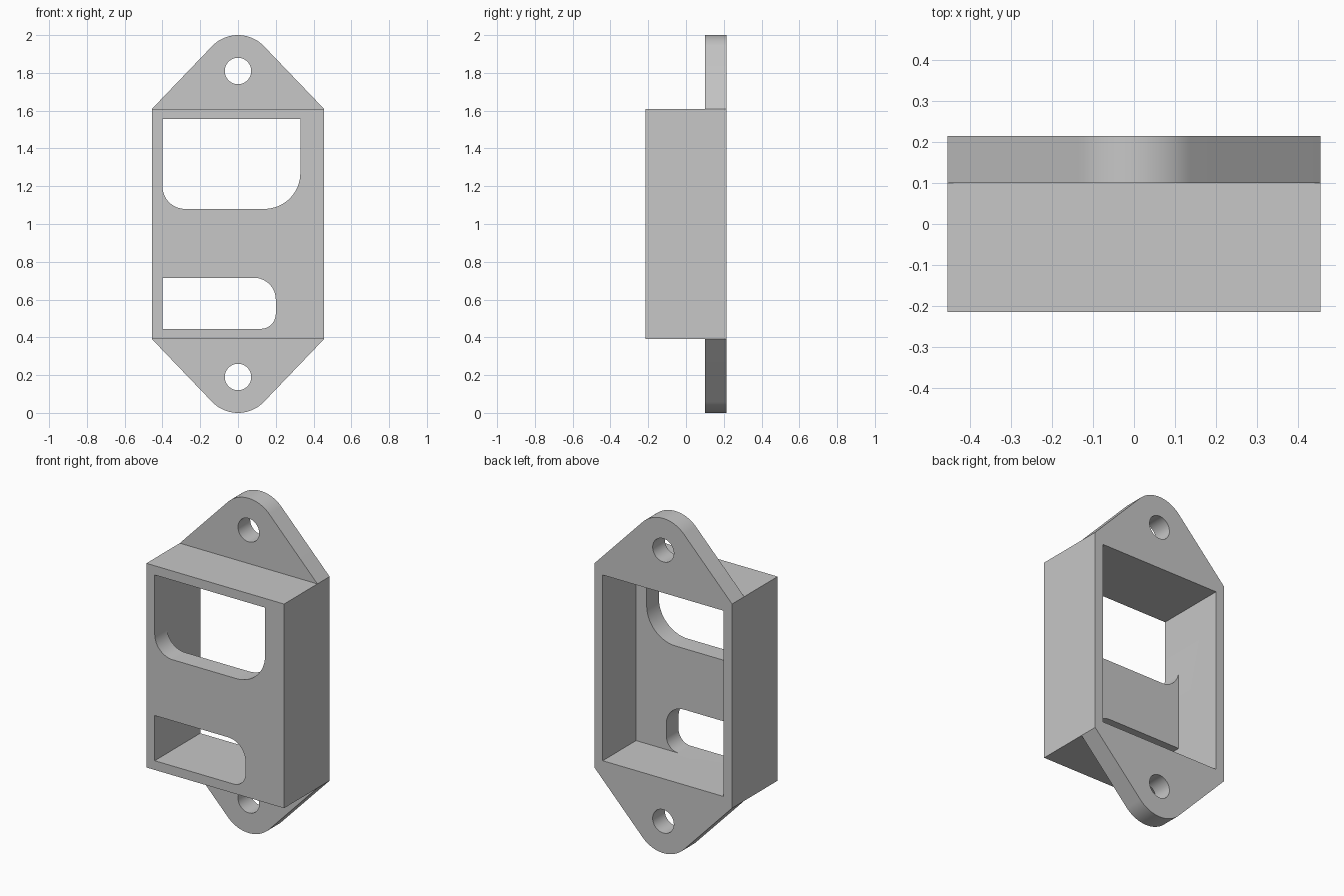
import bpy, bmesh, math
from mathutils import Vector

cube = bpy.data.objects.get("Cube")
if cube:
    bpy.data.objects.remove(cube, do_unlink=True)

HALF_W, HALF_D = 0.455, 0.215      # housing half width and half depth
LOW, HIGH = 0.39, 1.61             # housing bottom and top
IN_W, IN_LOW, IN_HIGH = 0.40, 0.445, 1.555
WALL = 0.115                       # front wall and ear thickness
EAR_R, HOLE_R, HOLE_Z = 0.19, 0.07, 0.81   # hole height is from the middle

grey = bpy.data.materials.new("light grey")
grey.use_nodes = True
colour = (0.57, 0.57, 0.57, 1)
grey.diffuse_color = colour
grey.node_tree.nodes["Principled BSDF"].inputs["Base Color"].default_value = colour


def rounded(corners, steps=16):
    """Outline from (x, z, radius) corners, with each radius filleted."""
    points = []
    for i, (x, z, r) in enumerate(corners):
        p = Vector((x, z))
        if r == 0:
            points.append(p)
            continue
        u = (Vector(corners[i - 1][:2]) - p).normalized()
        v = (Vector(corners[(i + 1) % len(corners)][:2]) - p).normalized()
        half = u.angle(v) / 2
        centre = p + (u + v).normalized() * r / math.sin(half)
        a, b = (p + d * r / math.tan(half) - centre for d in (u, v))
        start = math.atan2(a.y, a.x)
        turn = math.atan2(a.x * b.y - a.y * b.x, a.dot(b))
        for k in range(steps + 1):
            t = start + turn * k / steps
            points.append(centre + r * Vector((math.cos(t), math.sin(t))))
    return points


def prism(name, outline, y0, y1):
    """Extrude an x-z outline from y0 to y1."""
    bm = bmesh.new()
    face = bm.faces.new([bm.verts.new((p[0], y0, p[1])) for p in outline])
    moved = bmesh.ops.extrude_face_region(bm, geom=[face])["geom"]
    verts = [g for g in moved if isinstance(g, bmesh.types.BMVert)]
    bmesh.ops.translate(bm, verts=verts, vec=(0, y1 - y0, 0))
    bmesh.ops.recalc_face_normals(bm, faces=bm.faces)
    mesh = bpy.data.meshes.new(name)
    bm.to_mesh(mesh)
    bm.free()
    mesh.materials.append(grey)
    obj = bpy.data.objects.new(name, mesh)
    bpy.context.collection.objects.link(obj)
    return obj


def rect(x0, x1, z0, z1):
    return [(x0, z0), (x1, z0), (x1, z1), (x0, z1)]


# Full silhouette: housing with a tangent rounded ear above and below
rise = 1 - EAR_R + HIGH - HIGH     # ear centre above the middle
base = HIGH - 1
reach = math.hypot(HALF_W, rise - base)
slope = math.atan2(rise - base, HALF_W) + math.asin(EAR_R / reach)
apex = base + HALF_W * math.tan(slope)
housing = prism("mounting_housing", rounded([
    (HALF_W, LOW, 0), (HALF_W, HIGH, 0), (0, 1 + apex, EAR_R),
    (-HALF_W, HIGH, 0), (-HALF_W, LOW, 0), (0, 1 - apex, EAR_R)], 32),
    -HALF_D, HALF_D)

# Clear the space in front of the ears, and hollow the back
cutters = [
    prism("top_clearance", rect(-1, 1, HIGH, 3), -1, HALF_D - WALL),
    prism("bottom_clearance", rect(-1, 1, -1, LOW), -1, HALF_D - WALL),
    prism("cavity", rect(-IN_W, IN_W, IN_LOW, IN_HIGH), WALL - HALF_D, 1),
]

# Screw holes
for side in (-1, 1):
    ring = [(HOLE_R * math.cos(k * math.tau / 48),
             1 + side * HOLE_Z + HOLE_R * math.sin(k * math.tau / 48))
            for k in range(48)]
    cutters.append(prism("screw_hole", ring, -1, 1))

# Front windows, flush with the cavity wall on one side
cutters.append(prism("upper_window", rounded([
    (-IN_W, 1.08, 0.12), (0.33, 1.08, 0.19),
    (0.33, IN_HIGH, 0), (-IN_W, IN_HIGH, 0)]), -1, 0))
cutters.append(prism("lower_window", rounded([
    (-IN_W, IN_LOW, 0), (0.2, IN_LOW, 0.08),
    (0.2, 0.715, 0.115), (-IN_W, 0.715, 0)]), -1, 0))

# Apply the cuts
bpy.ops.object.select_all(action='DESELECT')
housing.select_set(True)
bpy.context.view_layer.objects.active = housing
for cutter in cutters:
    cutter.hide_render = True
    mod = housing.modifiers.new(cutter.name, 'BOOLEAN')
    mod.operation = 'DIFFERENCE'
    mod.solver = 'EXACT'
    mod.object = cutter
    bpy.ops.object.modifier_apply(modifier=mod.name)
    bpy.data.objects.remove(cutter, do_unlink=True)

bpy.ops.object.shade_smooth_by_angle(angle=math.radians(30))
